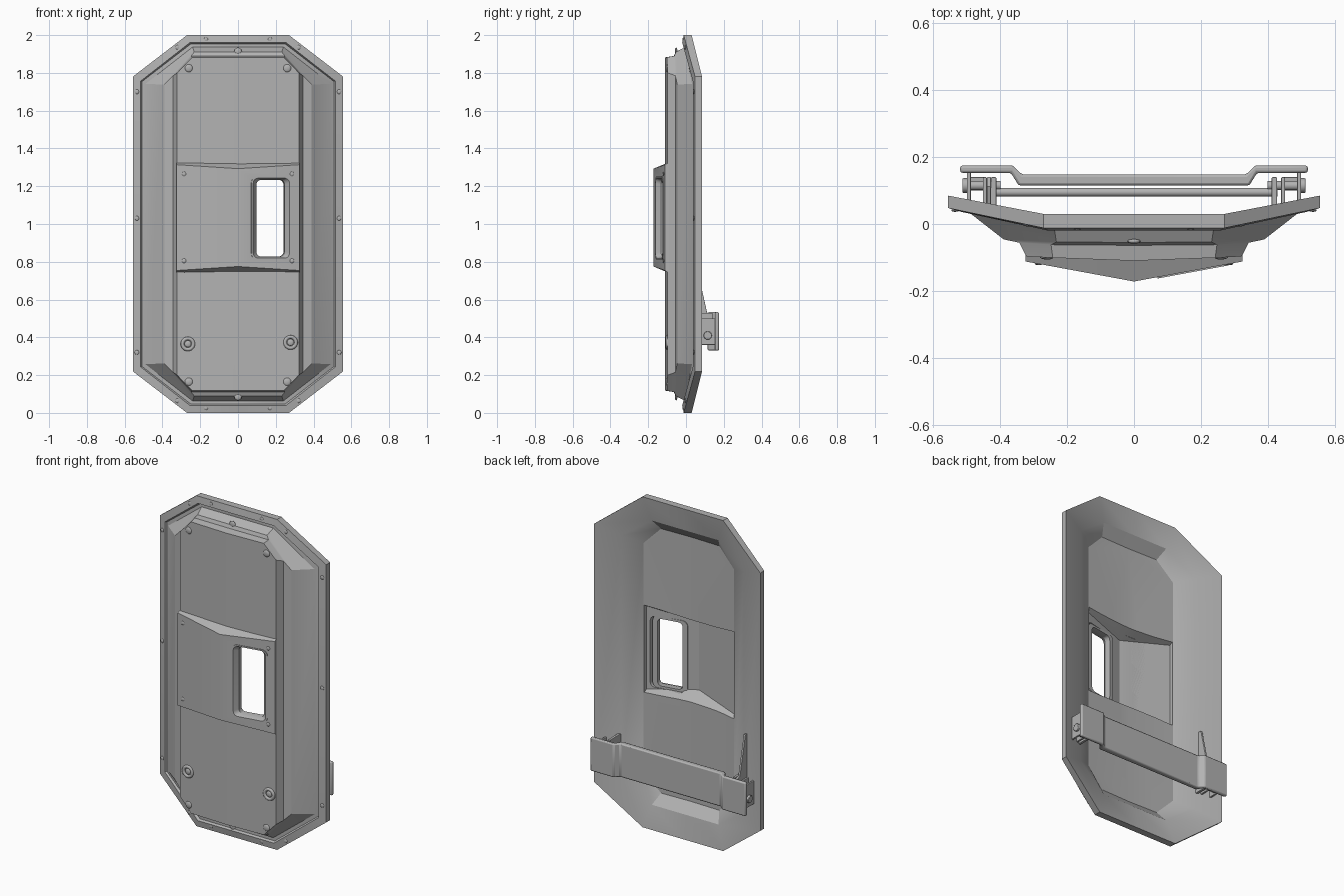
import bpy, bmesh, math
from mathutils import Matrix, Vector

if "Cube" in bpy.data.objects:
    bpy.data.objects.remove(bpy.data.objects["Cube"], do_unlink=True)

GREY = bpy.data.materials.new("shield_grey")
GREY.use_nodes = True
GREY.diffuse_color = (0.45, 0.45, 0.45, 1)
GREY.node_tree.nodes["Principled BSDF"].inputs["Base Color"].default_value = (0.45, 0.45, 0.45, 1)


def finish(bm, name, bevel=0.0):
    bmesh.ops.recalc_face_normals(bm, faces=bm.faces[:])
    me = bpy.data.meshes.new(name)
    bm.to_mesh(me)
    bm.free()
    me.materials.append(GREY)
    ob = bpy.data.objects.new(name, me)
    bpy.context.collection.objects.link(ob)
    if bevel:
        m = ob.modifiers.new("bevel", 'BEVEL')
        m.width, m.segments = bevel, 2
    return ob


def activate(ob):
    bpy.ops.object.select_all(action='DESELECT')
    ob.select_set(True)
    bpy.context.view_layer.objects.active = ob


def smooth(ob, angle=25):
    activate(ob)
    bpy.ops.object.shade_smooth_by_angle(angle=math.radians(angle))


def cut(ob, cutter):
    m = ob.modifiers.new("cut", 'BOOLEAN')
    m.operation, m.solver, m.object = 'DIFFERENCE', 'EXACT', cutter
    activate(ob)
    bpy.ops.object.modifier_apply(modifier=m.name)


def bridge(bm, a, b):
    n = len(a)
    for i in range(n):
        j = (i + 1) % n
        bm.faces.new((a[i], a[j], b[j], b[i]))


def prism(name, pts, axis, lo, hi, bevel=0.0):
    """Extrude a 2D outline: axis y takes (x, z), axis z takes (x, y), axis x takes (y, z)."""
    put = {'x': lambda p, d: (d, p[0], p[1]),
           'y': lambda p, d: (p[0], d, p[1]),
           'z': lambda p, d: (p[0], p[1], d)}[axis]
    bm = bmesh.new()
    a = [bm.verts.new(put(p, lo)) for p in pts]
    b = [bm.verts.new(put(p, hi)) for p in pts]
    bm.faces.new(a)
    bm.faces.new(b[::-1])
    bridge(bm, a, b)
    return finish(bm, name, bevel)


def rect(u0, u1, v0, v1):
    return [(u0, v0), (u1, v0), (u1, v1), (u0, v1)]


def round_rect(u0, u1, v0, v1, r, seg=5):
    pts = []
    for k, (u, v) in enumerate([(u1 - r, v1 - r), (u0 + r, v1 - r), (u0 + r, v0 + r), (u1 - r, v0 + r)]):
        for i in range(seg + 1):
            a = math.pi / 2 * (k + i / seg)
            pts.append((u + r * math.cos(a), v + r * math.sin(a)))
    return pts


def cylinder(name, p, q, r, seg=16, bevel=0.0):
    p, q = Vector(p), Vector(q)
    bm = bmesh.new()
    rot = (q - p).to_track_quat('Z', 'Y').to_matrix().to_4x4()
    bmesh.ops.create_cone(bm, cap_ends=True, segments=seg, radius1=r, radius2=r,
                          depth=(q - p).length, matrix=Matrix.Translation((p + q) / 2) @ rot)
    smooth(finish(bm, name, bevel), 35)


def wedge(name, hx, z0, z1, y_base, y_edge, y_apex, slant):
    """Ridged block with its crest along x = 0 and sloping ends."""
    bm = bmesh.new()
    ends = []
    for z, s in ((z0, slant), (z1, -slant)):
        ends.append([bm.verts.new(c) for c in (
            (-hx, y_base, z), (0, y_base, z), (hx, y_base, z),
            (hx, y_edge, z + s * .4), (0, y_apex, z + s), (-hx, y_edge, z + s * .4))])
    for e in ends:
        bm.faces.new((e[0], e[1], e[4], e[5]))
        bm.faces.new((e[1], e[2], e[3], e[4]))
    bridge(bm, *ends)
    return finish(bm, name)


# Shield body: octagonal rings from the back floor, around the rim, to the front panel
# each ring: top half-width, top z, side half-width, side z, y at middle, y at top corner, y at side
RINGS = [
    (.195, 1.80, .303, 1.69, -.045, -.040, -.028),
    (.223, 1.86, .41, 1.73, .008, .008, .034),
    (.27, 2.0, .557, 1.78, .03, .03, .085),
    (.27, 2.0, .557, 1.78, -.012, -.012, .048),
    (.255, 1.96, .515, 1.757, -.02, -.02, .036),
    (.25, 1.953, .508, 1.754, -.006, -.006, .046),
    (.24, 1.937, .490, 1.742, -.005, -.005, .032),
    (.232, 1.910, .39, 1.738, -.055, -.054, -.046),
    (.248, 1.890, .343, 1.785, -.064, -.062, -.056),
    (.243, 1.882, .322, 1.800, -.110, -.101, -.097),
]
bm = bmesh.new()
loops = []
for tx, zt, hx, zs, ym, yt, ys in RINGS:
    right = [(0, ym, zt), (tx, yt, zt), (hx, ys, zs), (hx, ys, 2 - zs), (tx, yt, 2 - zt), (0, ym, 2 - zt)]
    left = [(-x, y, z) for x, y, z in right[-2:0:-1]]
    loops.append([bm.verts.new(c) for c in right + left])
for a, b in zip(loops, loops[1:]):
    bridge(bm, a, b)
for cap in (loops[0], loops[-1]):
    bm.faces.new(cap[:6])
    bm.faces.new(cap[5:] + cap[:1])
body = finish(bm, "shield_body")

# Ridged centre plate, hollow behind, with a window opening
plate = wedge("centre_plate", .325, .74, 1.328, -.088, -.112, -.172, .035)
recess = wedge("recess_cutter", .300, .765, 1.335, .02, -.052, -.124, .08)
hole = prism("window_cutter", round_rect(.074, .280, .815, 1.245, .03), 'y', -.4, .4)
for ob, cutters in ((body, (recess, hole)), (plate, (recess, hole))):
    for c in cutters:
        cut(ob, c)
    smooth(ob)
for c in (recess, hole):
    bpy.data.objects.remove(c, do_unlink=True)

# Window frame: funnel that narrows from the plate to a straight tube at the back
bm = bmesh.new()
loops = []
for w, h, y, r in ((.108, .22, .012, .034), (.108, .22, -.004, .034), (.098, .212, -.004, .028),
                   (.076, .203, .022, .026), (.076, .203, .056, .026), (.105, .217, .056, .03),
                   (.105, .217, .012, .03)):
    loops.append([bm.verts.new((u, y, v)) for u, v in round_rect(-w, w, 1.031 - h, 1.031 + h, r)])
for a, b in zip(loops, loops[1:] + loops[:1]):
    bridge(bm, a, b)
bmesh.ops.transform(bm, verts=bm.verts[:], matrix=Matrix.Translation((.176, -.1395, 0))
                    @ Matrix.Rotation(math.atan(.06 / .325), 4, 'Z'))
smooth(finish(bm, "window_frame"))


# Domed bolts
def bolt(name, x, y, z, r):
    bm = bmesh.new()
    bmesh.ops.create_uvsphere(bm, u_segments=12, v_segments=8, radius=r,
                              matrix=Matrix.Translation((x, y, z)) @ Matrix.Diagonal((1, .35, 1, 1)))
    smooth(finish(bm, name), 60)


def rim_y(x):
    return -.015 + max(0, abs(x) - .26) / .297 * .06


for s in (-1, 1):
    for x, z in ((.17, 1.976), (.32, 1.935), (.535, 1.70), (.535, 1.03), (.535, .32), (.32, .065), (.17, .027)):
        bolt("rim_bolt", s * x, rim_y(x), z, .012)
    for z in (1.825, .165):
        bolt("panel_bolt", s * .26, -.099, z, .021)
    for z in (1.265, .805):
        bolt("plate_bolt", s * .285, -.119, z, .012)
for z in (1.914, .086):
    bolt("edge_bolt", 0, -.052, z, .02)

# Two round sockets low on the front panel
for x, z in ((-.265, .365), (.278, .373)):
    bpy.ops.mesh.primitive_torus_add(major_segments=24, minor_segments=8, major_radius=.029, minor_radius=.010,
                                     location=(x, -.098, z), rotation=(math.pi / 2, 0, 0))
    ring = bpy.context.object
    ring.name = "socket_ring"
    ring.data.materials.append(GREY)
    smooth(ring, 60)
    bolt("socket_core", x, -.099, z, .018)

# Rear strap: thin middle, raised pads at both ends
half = [(.335, .148), (.362, .175), (.52, .175), (.52, .153), (.368, .153), (.345, .115)]
strap = prism("rear_strap", half + [(-x, y) for x, y in half[::-1]], 'z', .33, .533, .007)
smooth(strap, 35)
cylinder("strap_rod", (-.43, .095, .41), (.43, .095, .41), .013)

# Strap brackets and hinge pins
for s in (-1, 1):
    prism("bracket_inner", rect(.02, .14, .37, .53), 'x', s * .412, s * .428, .003)
    prism("bracket_block", rect(.04, .14, .37, .50), 'x', s * .44, s * .452, .003)
    prism("bracket_outer", rect(.055, .155, .36, .50), 'x', s * .488, s * .50, .003)
    prism("bracket_bridge", rect(.10, .14, .37, .39), 'x', s * .44, s * .50, .003)
    cylinder("hinge_pin", (s * .40, .115, .41), (s * .505, .115, .41), .014)
    cylinder("hinge_knob", (s * .497, .115, .41), (s * .513, .115, .41), .022, 16, .003)

# Tall gusset above the right bracket
prism("bracket_gusset", [(.02, .76), (.06, .76), (.112, .53), (.14, .52), (.14, .48), (.02, .48)],
      'x', -.44, -.428, .002)
